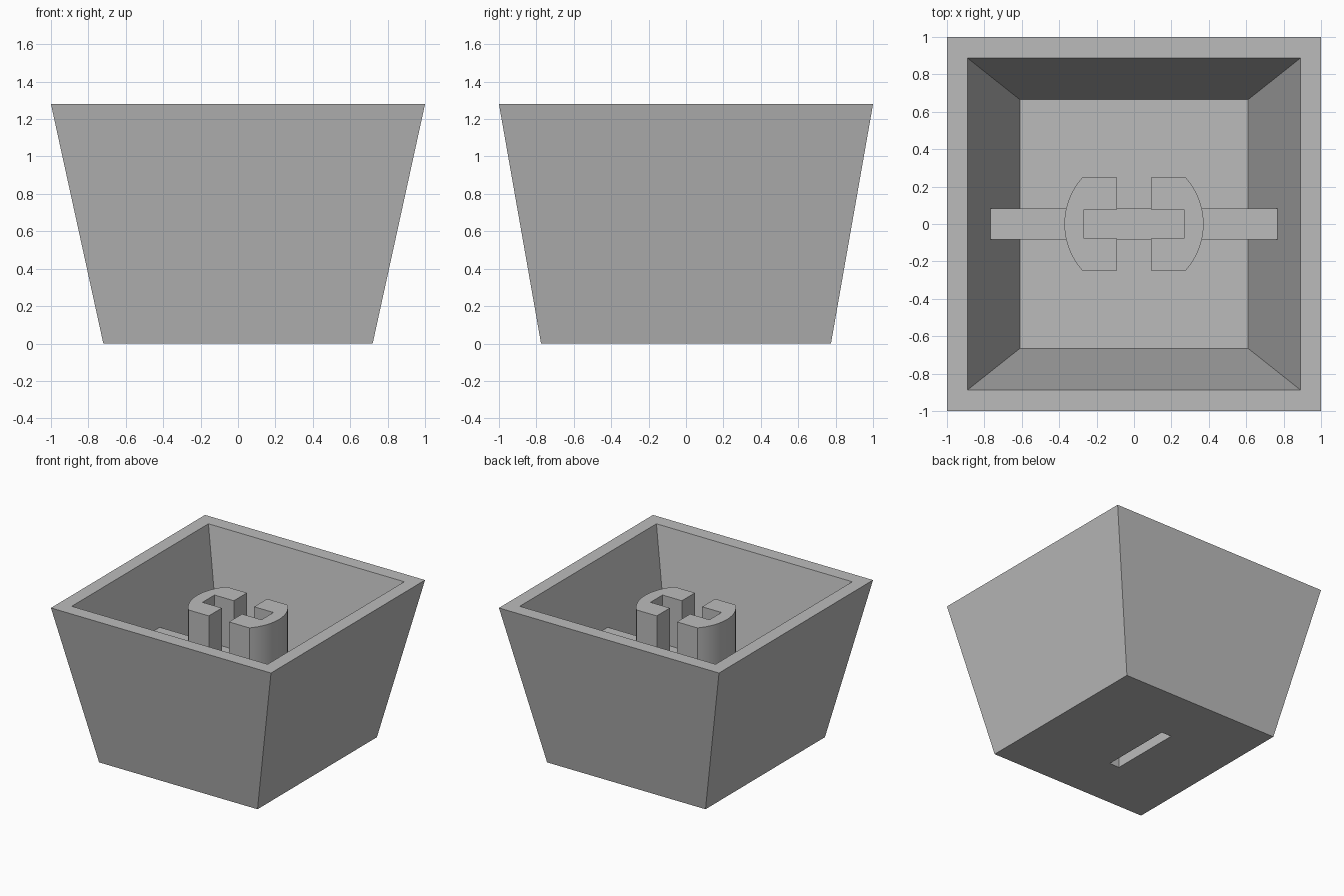
import bpy, bmesh, math

cube = bpy.data.objects.get("Cube")
if cube:
    bpy.data.objects.remove(cube, do_unlink=True)

grey = bpy.data.materials.new("plain grey")
grey.use_nodes = True
COLOUR = (0.5, 0.5, 0.5, 1)
grey.diffuse_color = COLOUR
grey.node_tree.nodes["Principled BSDF"].inputs["Base Color"].default_value = COLOUR

FLOOR, RIM = 0.11, 1.28
STEM_TOP, RIB_TOP = 1.17, 0.77


def loft(name, loops):
    """Join equal-length loops of points in order and cap both ends."""
    bm = bmesh.new()
    rings = [[bm.verts.new(p) for p in loop] for loop in loops]
    n = len(rings[0])
    for a, b in zip(rings, rings[1:]):
        for i in range(n):
            j = (i + 1) % n
            bm.faces.new((a[i], a[j], b[j], b[i]))
    bm.faces.new(rings[0][::-1])
    bm.faces.new(rings[-1])
    bmesh.ops.recalc_face_normals(bm, faces=bm.faces)
    mesh = bpy.data.meshes.new(name)
    bm.to_mesh(mesh)
    bm.free()
    mesh.materials.append(grey)
    obj = bpy.data.objects.new(name, mesh)
    bpy.context.collection.objects.link(obj)
    return obj


def rect(hx, hy, z, cx=0.0, cy=0.0):
    return [(cx + sx * hx, cy + sy * hy, z)
            for sx, sy in ((-1, -1), (1, -1), (1, 1), (-1, 1))]


# Tapered open shell, with a shallow slot sunk into its underside
loft("tapered_shell", [
    rect(0.045, 0.305, 0.085, -0.08, -0.02),
    rect(0.045, 0.305, 0, -0.08, -0.02),
    rect(0.72, 0.775, 0),
    rect(1, 1, RIM),
    rect(0.89, 0.887, RIM),
    rect(0.61, 0.665, FLOOR),
])

# Cross rib running from wall to wall
loft("cross_rib", [rect(0.62, 0.082, FLOOR - 0.01), rect(0.77, 0.082, RIB_TOP)])

# Pair of C-shaped stem halves with a round outer side
RADIUS, HALF_WIDTH, STEPS = 0.372, 0.248, 16
limit = math.asin(HALF_WIDTH / RADIUS)
arc = [(RADIUS * math.cos(a), RADIUS * math.sin(a))
       for a in (limit * (2 * i / STEPS - 1) for i in range(STEPS + 1))]
outline = arc + [(0.092, HALF_WIDTH), (0.092, 0.078), (0.268, 0.078),
                 (0.268, -0.078), (0.092, -0.078), (0.092, -HALF_WIDTH)]
for side, name in ((1, "left_stem"), (-1, "right_stem")):
    stem = loft(name, [[(side * x, y, z) for x, y in outline]
                       for z in (FLOOR - 0.01, STEM_TOP)])
    bpy.ops.object.select_all(action='DESELECT')
    stem.select_set(True)
    bpy.context.view_layer.objects.active = stem
    bpy.ops.object.shade_smooth_by_angle(angle=math.radians(20))
